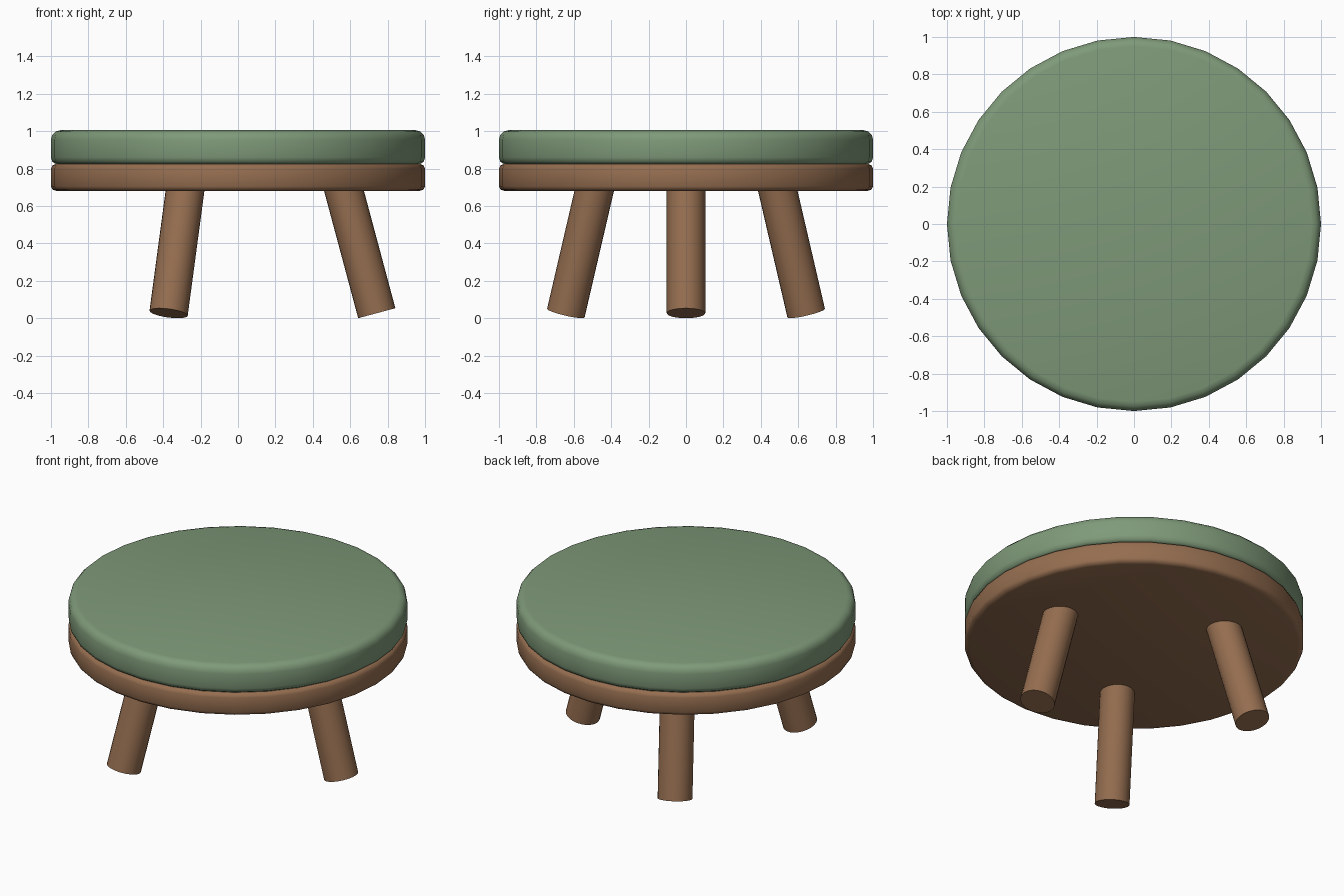
import bpy, bmesh, math
from mathutils import Vector

if "Cube" in bpy.data.objects:
    bpy.data.objects.remove(bpy.data.objects["Cube"])


def material(name, colour):
    m = bpy.data.materials.new(name)
    m.diffuse_color = (*colour, 1)
    m.use_nodes = True
    m.node_tree.nodes["Principled BSDF"].inputs["Base Color"].default_value = m.diffuse_color
    return m


wood = material("wood", (0.30, 0.155, 0.08))
fabric = material("fabric", (0.21, 0.32, 0.19))


def lathe(name, profile, mat, sides=32):
    """Closed round solid from (radius, z) points, bottom to top."""
    bm = bmesh.new()
    rings = [[bm.verts.new((r * math.cos(2 * math.pi * i / sides),
                            r * math.sin(2 * math.pi * i / sides), z))
              for i in range(sides)] for r, z in profile]
    for a, b in zip(rings, rings[1:]):
        for i in range(sides):
            j = (i + 1) % sides
            bm.faces.new((a[i], a[j], b[j], b[i]))
    bm.faces.new(rings[0][::-1])
    bm.faces.new(rings[-1])
    mesh = bpy.data.meshes.new(name)
    bm.to_mesh(mesh)
    bm.free()
    obj = bpy.data.objects.new(name, mesh)
    bpy.context.collection.objects.link(obj)
    mesh.materials.append(mat)
    bpy.ops.object.select_all(action='DESELECT')
    obj.select_set(True)
    bpy.context.view_layer.objects.active = obj
    bpy.ops.object.shade_smooth_by_angle(angle=math.radians(50))
    return obj


# Wooden seat board with eased edges
lathe("seat_board", [(0.97, 0.68), (0.992, 0.688), (1.0, 0.705),
                     (1.0, 0.80), (0.992, 0.817), (0.975, 0.825)], wood)

# Padded cushion with a rounder top edge
lathe("cushion", [(0.975, 0.825), (0.993, 0.837), (1.0, 0.86), (1.0, 0.955),
                  (0.993, 0.98), (0.975, 0.998), (0.95, 1.005)], fabric)

# Three round legs splayed outward by 15 degrees
TILT = math.radians(15)
RADIUS, LENGTH = 0.103, 0.74
for k, name in enumerate(("right_leg", "back_left_leg", "front_left_leg")):
    turn = k * 2 * math.pi / 3
    leg = lathe(name, [(RADIUS, 0), (RADIUS, LENGTH)], wood, 24)
    leg.rotation_euler = (0, -TILT, turn)
    leg.location = Vector((0.742 * math.cos(turn), 0.742 * math.sin(turn),
                           RADIUS * math.sin(TILT)))
